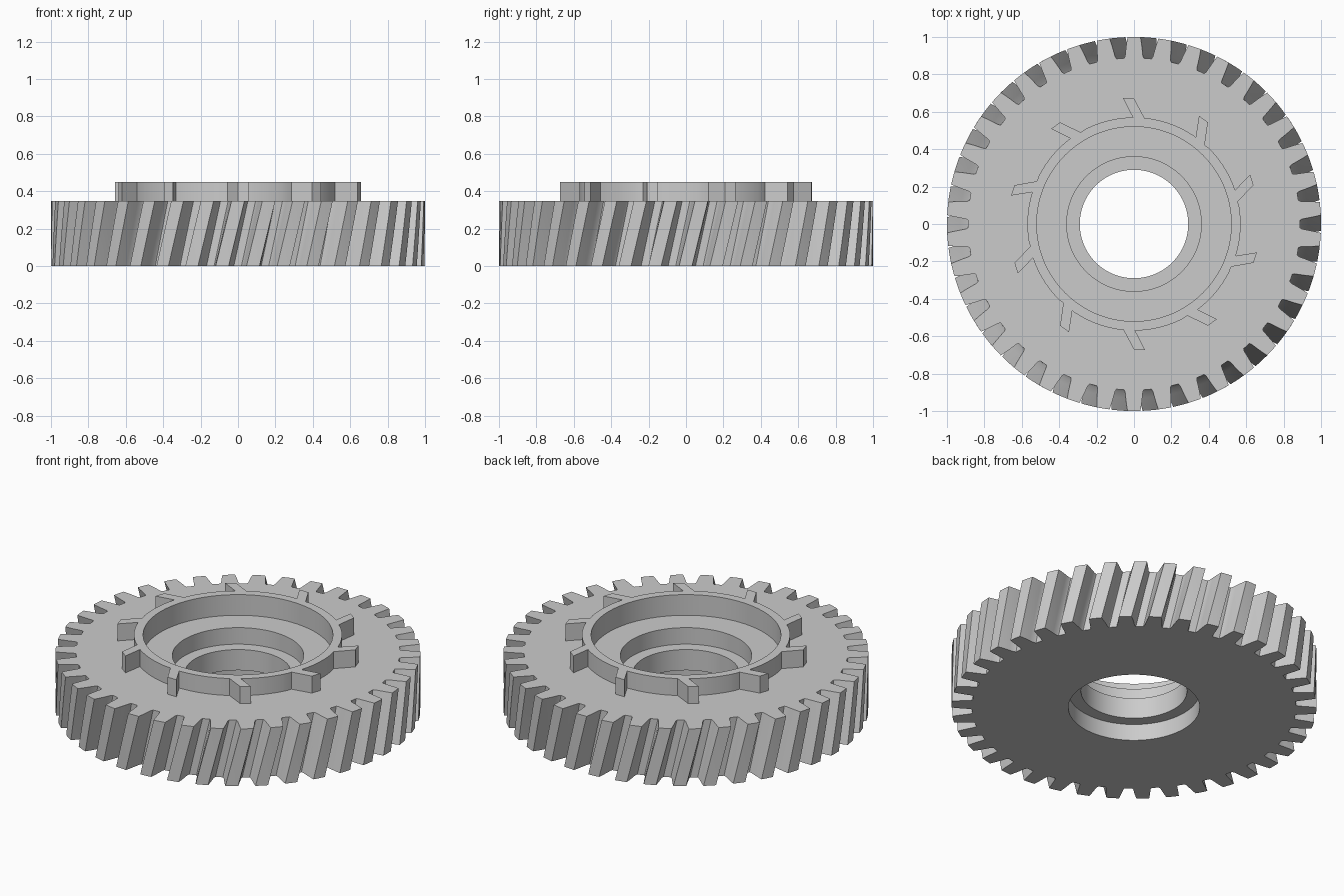
import bpy, bmesh
from math import cos, sin, radians, tau

if "Cube" in bpy.data.objects:
    bpy.data.objects.remove(bpy.data.objects["Cube"])

TEETH, TABS, SEG = 38, 10, 120
THICK, TOP, TWIST = 0.347, 0.45, 0.085
PITCH = tau / TEETH

bm = bmesh.new()


def ring(points, z, turn=0.0):
    """Closed loop of vertices from (radius, angle) points."""
    return [bm.verts.new((r * cos(a + turn), r * sin(a + turn), z)) for r, a in points]


def circle(r, z):
    return ring([(r, tau * i / SEG) for i in range(SEG)], z)


def loft(*rings):
    """Join successive loops of equal length with quads."""
    for lo, hi in zip(rings, rings[1:]):
        n = len(lo)
        for i in range(n):
            j = (i + 1) % n
            bm.faces.new((lo[i], lo[j], hi[j], hi[i]))


def fill(outer, inner):
    """Flat face between two loops of different shape."""
    edges = []
    for loop in (outer, inner):
        for a, b in zip(loop, loop[1:] + loop[:1]):
            edges.append(bm.edges.get((a, b)) or bm.edges.new((a, b)))
    bmesh.ops.triangle_fill(bm, edges=edges, use_beauty=True, normal=(0, 0, 1))


# Tooth outline: one gap and the tip that follows it, repeated
flank = [(1.0, 0.048), (0.965, 0.041), (0.93, 0.035), (0.90, 0.030), (0.888, 0.023)]
gap = [(r, -a) for r, a in flank] + [(r, a) for r, a in reversed(flank)]
teeth = [(r, a + i * PITCH)
         for i in range(TEETH) for r, a in gap + [(1.0, PITCH / 2)]]

# Collar outline: slanted tabs joined by arcs
collar = []
for i in range(TABS):
    base = i * 360 / TABS
    collar += [(r, radians(base + a)) for r, a in
               [(0.567, 84.2), (0.672, 90.0), (0.675, 95.0), (0.57, 90.6)]]
    collar += [(0.57, radians(base + 90.6 + 29.6 * k / 10)) for k in range(1, 10)]

# Helical toothed rim
STEPS = 5
rim = [ring(teeth, THICK * k / STEPS, TWIST * (k / STEPS - 1)) for k in range(STEPS + 1)]
loft(*rim)

# Raised collar with tabs
collar_low, collar_high = ring(collar, THICK), ring(collar, TOP)
loft(collar_low, collar_high)

# Stepped bore, from the collar lip down to the underside recess
bore = [circle(r, z) for r, z in
        [(0.52, TOP), (0.52, 0.325), (0.36, 0.325), (0.36, 0.225),
         (0.29, 0.225), (0.29, 0.10), (0.36, 0.10), (0.36, 0.0)]]
loft(*bore)

# Flat faces
fill(rim[-1], collar_low)
fill(collar_high, bore[0])
fill(rim[0], bore[-1])

bmesh.ops.recalc_face_normals(bm, faces=bm.faces)
mesh = bpy.data.meshes.new("helical_gear")
bm.to_mesh(mesh)
bm.free()

gear = bpy.data.objects.new("helical_gear", mesh)
bpy.context.collection.objects.link(gear)
grey = bpy.data.materials.new("light_grey")
grey.diffuse_color = (0.6, 0.6, 0.6, 1)
grey.use_nodes = True
grey.node_tree.nodes["Principled BSDF"].inputs["Base Color"].default_value = grey.diffuse_color
mesh.materials.append(grey)

bpy.context.view_layer.objects.active = gear
gear.select_set(True)
bpy.ops.object.shade_smooth_by_angle(angle=radians(25))
